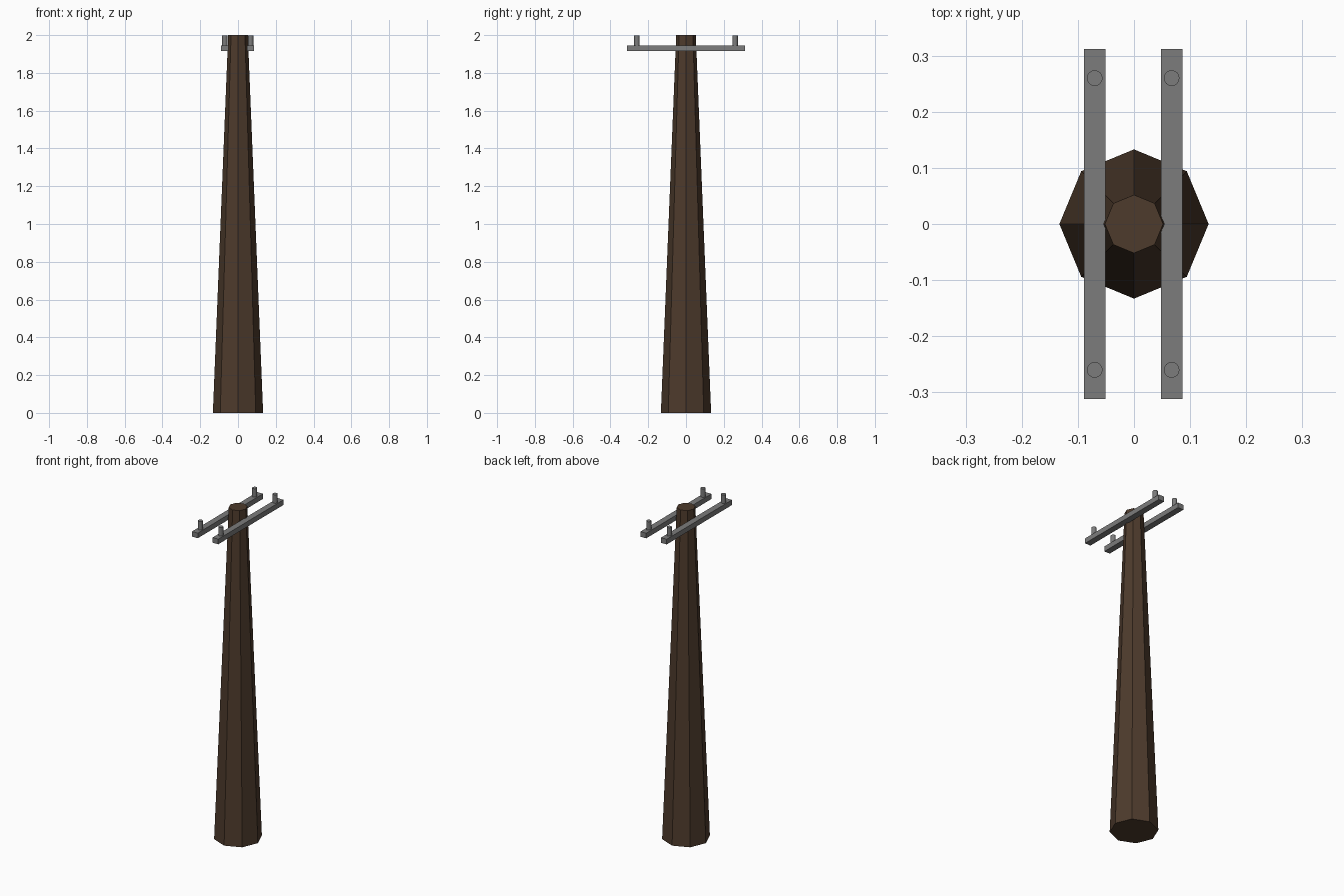
import bpy

if "Cube" in bpy.data.objects:
    bpy.data.objects.remove(bpy.data.objects["Cube"])


def material(name, rgb):
    m = bpy.data.materials.new(name)
    m.diffuse_color = (*rgb, 1.0)
    m.use_nodes = True
    m.node_tree.nodes["Principled BSDF"].inputs["Base Color"].default_value = m.diffuse_color
    return m


wood = material("dark_wood", (0.075, 0.043, 0.025))
metal = material("grey_metal", (0.2, 0.2, 0.2))


def finish(name, mat):
    ob = bpy.context.object
    ob.name = name
    ob.data.materials.append(mat)
    return ob


# Tapered eight-sided pole, with corners on the x and y axes
bpy.ops.mesh.primitive_cone_add(vertices=8, radius1=0.133, radius2=0.052,
                                depth=2.0, location=(0, 0, 1.0))
finish("pole", wood)

ARM_BOTTOM, ARM_TOP = 1.915, 1.946

for side, x in (("left", -0.07), ("right", 0.067)):
    # Crossarm clamped against the pole
    bpy.ops.mesh.primitive_cube_add(size=1, location=(x, 0, (ARM_BOTTOM + ARM_TOP) / 2))
    arm = bpy.context.object
    arm.scale = (0.038, 0.624, ARM_TOP - ARM_BOTTOM)
    bpy.ops.object.transform_apply(location=False, rotation=False, scale=True)
    finish(f"{side}_crossarm", metal)

    # Insulator pegs near the arm ends
    for end, y in (("front", -0.26), ("back", 0.26)):
        base = ARM_TOP - 0.005
        top = 1.997
        bpy.ops.mesh.primitive_cylinder_add(vertices=16, radius=0.014, depth=top - base,
                                            location=(x, y, (base + top) / 2))
        bpy.ops.object.shade_smooth_by_angle()
        finish(f"{side}_{end}_insulator", metal)
